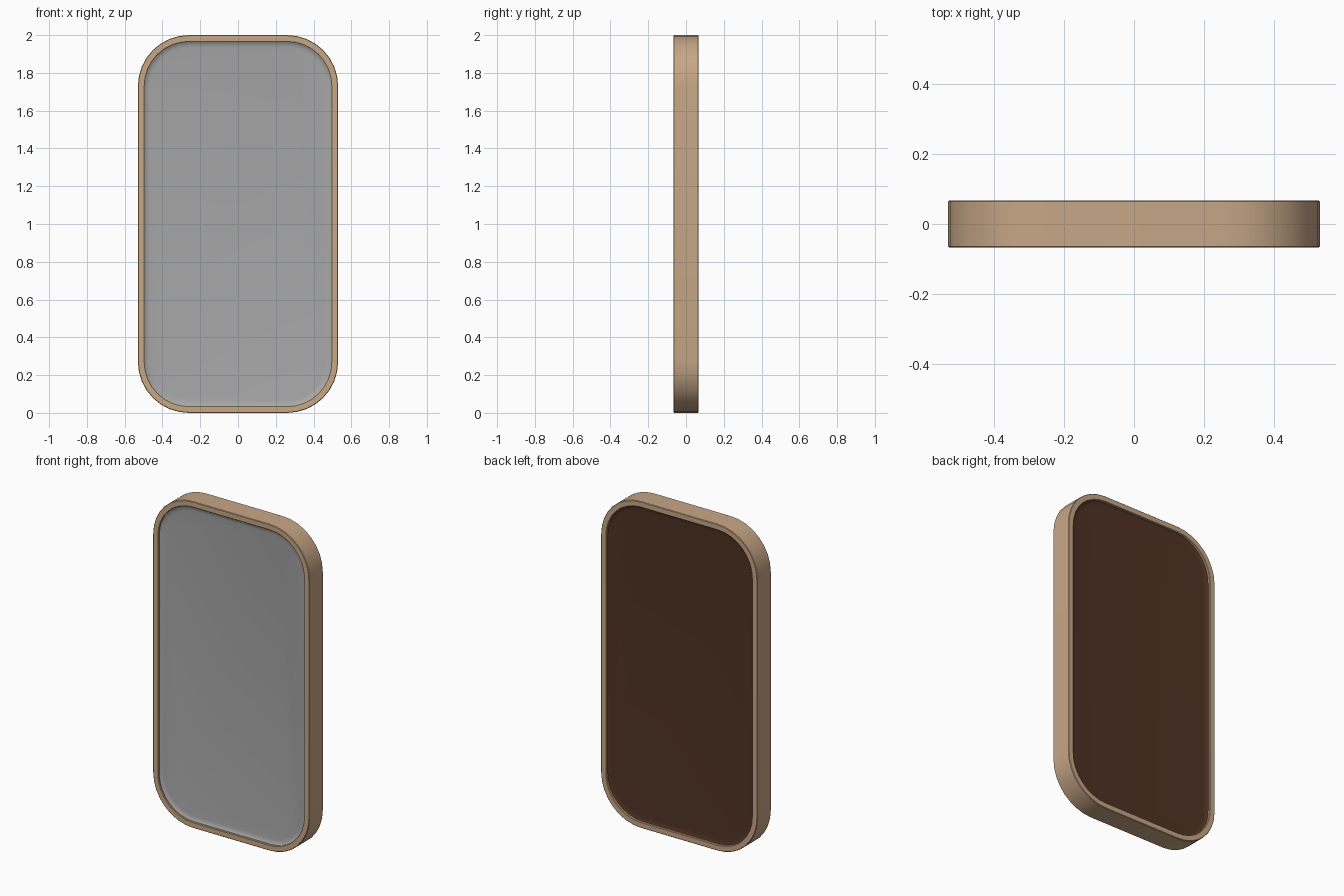
import bpy, bmesh, math

if "Cube" in bpy.data.objects:
    bpy.data.objects.remove(bpy.data.objects["Cube"])

W, H, R = 0.53, 1.0, 0.27   # half width, half height, corner radius
SEG = 8                     # segments per corner


def material(name, rgb):
    m = bpy.data.materials.new(name)
    m.diffuse_color = (*rgb, 1)
    m.use_nodes = True
    m.node_tree.nodes["Principled BSDF"].inputs["Base Color"].default_value = m.diffuse_color
    return m


wood = material("light wood", (0.57, 0.385, 0.24))
glass = material("mirror grey", (0.39, 0.39, 0.39))
brown = material("dark brown backing", (0.08, 0.032, 0.017))


def ring(bm, inset, y):
    """Rounded rectangle loop, inset from the outer outline."""
    r = R - inset
    verts = []
    for k, (sx, sz) in enumerate([(1, 1), (-1, 1), (-1, -1), (1, -1)]):
        for i in range(SEG + 1):
            a = math.pi / 2 * (k + i / SEG)
            verts.append(bm.verts.new((sx * (W - R) + r * math.cos(a), y,
                                       H + sz * (H - R) + r * math.sin(a))))
    return verts


def loft(name, profile, mat, closed):
    """Join rings of (inset, y); closed makes a tube, otherwise the ends are capped."""
    bm = bmesh.new()
    rings = [ring(bm, *p) for p in profile]
    n = len(rings[0])
    pairs = list(zip(rings, rings[1:]))
    if closed:
        pairs.append((rings[-1], rings[0]))
    else:
        bm.faces.new(rings[0])
        bm.faces.new(rings[-1])
    for a, b in pairs:
        for i in range(n):
            j = (i + 1) % n
            bm.faces.new((a[i], a[j], b[j], b[i]))
    bmesh.ops.recalc_face_normals(bm, faces=bm.faces[:])
    me = bpy.data.meshes.new(name)
    bm.to_mesh(me)
    bm.free()
    me.materials.append(mat)
    ob = bpy.data.objects.new(name, me)
    bpy.context.collection.objects.link(ob)
    bpy.ops.object.select_all(action='DESELECT')
    ob.select_set(True)
    bpy.context.view_layer.objects.active = ob
    bpy.ops.object.shade_smooth_by_angle(angle=math.radians(35))


# Wooden frame with slightly eased edges
D, E, T = 0.067, 0.003, 0.036
loft("frame", [(0, -D + E), (E, -D), (T - E, -D), (T, -D + E),
               (T, D - E), (T - E, D), (E, D), (0, D - E)], wood, True)

# Mirror pane with a softly dished edge
loft("mirror_pane", [(T - 0.002, 0.0), (T - 0.002, -0.058), (T + 0.006, -0.053),
                     (T + 0.016, -0.049), (T + 0.03, -0.047)], glass, False)

# Backing board, set into the rear of the frame
loft("backing_board", [(T - 0.002, 0.002), (T - 0.002, 0.054), (T + 0.006, 0.050),
                       (T + 0.016, 0.047), (T + 0.03, 0.046)], brown, False)
